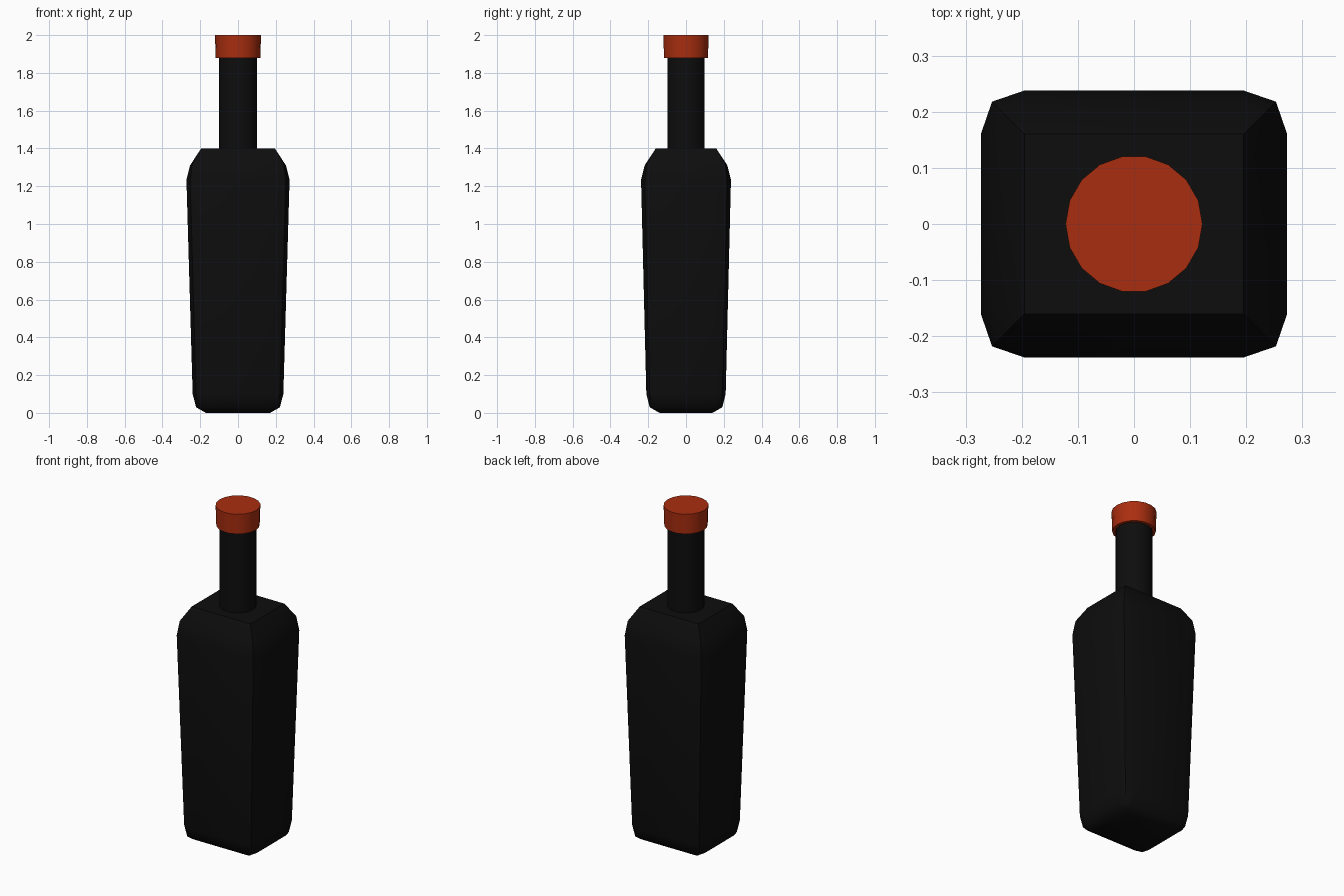
import bpy
import bmesh
from math import cos, sin, pi, radians

cube = bpy.data.objects.get("Cube")
if cube:
    bpy.data.objects.remove(cube, do_unlink=True)


def make_material(name, color, roughness):
    mat = bpy.data.materials.new(name)
    mat.use_nodes = True
    mat.diffuse_color = color
    bsdf = mat.node_tree.nodes["Principled BSDF"]
    bsdf.inputs["Base Color"].default_value = color
    bsdf.inputs["Roughness"].default_value = roughness
    return mat


def loft(name, rings, mat, angle):
    """Skin closed rings of points and cap both ends."""
    bm = bmesh.new()
    loops = [[bm.verts.new(p) for p in ring] for ring in rings]
    n = len(rings[0])
    for low, high in zip(loops, loops[1:]):
        for i in range(n):
            j = (i + 1) % n
            bm.faces.new((low[i], low[j], high[j], high[i]))
    bm.faces.new(loops[0][::-1])
    bm.faces.new(loops[-1])
    bmesh.ops.remove_doubles(bm, verts=bm.verts[:], dist=0.0005)
    bmesh.ops.recalc_face_normals(bm, faces=bm.faces[:])
    mesh = bpy.data.meshes.new(name)
    bm.to_mesh(mesh)
    bm.free()
    obj = bpy.data.objects.new(name, mesh)
    bpy.context.collection.objects.link(obj)
    mesh.materials.append(mat)
    bpy.ops.object.select_all(action="DESELECT")
    obj.select_set(True)
    bpy.context.view_layer.objects.active = obj
    bpy.ops.object.shade_smooth_by_angle(angle=radians(angle))
    return obj


def rounded_ring(inner, grow, corner, z, corner_z):
    """Rectangle with two-step corners, grown outward from its flat core."""
    x, y = inner
    quarter = [(x + grow, y, z), (x + corner, y + corner, corner_z), (x, y + grow, z)]
    ring = []
    for sx, sy in ((1, 1), (-1, 1), (-1, -1), (1, -1)):
        pts = quarter if sx * sy > 0 else quarter[::-1]
        ring += [(sx * px, sy * py, pz) for px, py, pz in pts]
    return ring


def circle(radius, z, sides=18):
    return [(radius * cos(2 * pi * i / sides), radius * sin(2 * pi * i / sides), z)
            for i in range(sides)]


black = make_material("black glass", (0.004, 0.004, 0.004, 1), 0.5)
red = make_material("red cap", (0.40, 0.027, 0.005, 1), 0.5)

# Tapered square body with rounded foot and shoulder
foot, shoulder = (0.17, 0.14), (0.195, 0.16)
loft("bottle_body", [
    rounded_ring(foot, 0, 0, 0, 0),
    rounded_ring(foot, 0.052, 0.04, 0.03, 0.03),
    rounded_ring(foot, 0.07, 0.052, 0.10, 0.10),
    rounded_ring(shoulder, 0.078, 0.058, 1.235, 1.235),
    rounded_ring(shoulder, 0.059, 0.046, 1.31, 1.32),
    rounded_ring(shoulder, 0, 0, 1.40, 1.40),
], black, 50)

# Neck and slightly flared cap
loft("bottle_neck", [circle(0.10, 1.38), circle(0.10, 1.90)], black, 35)
loft("bottle_cap", [circle(0.118, 1.88), circle(0.122, 2.0)], red, 35)
